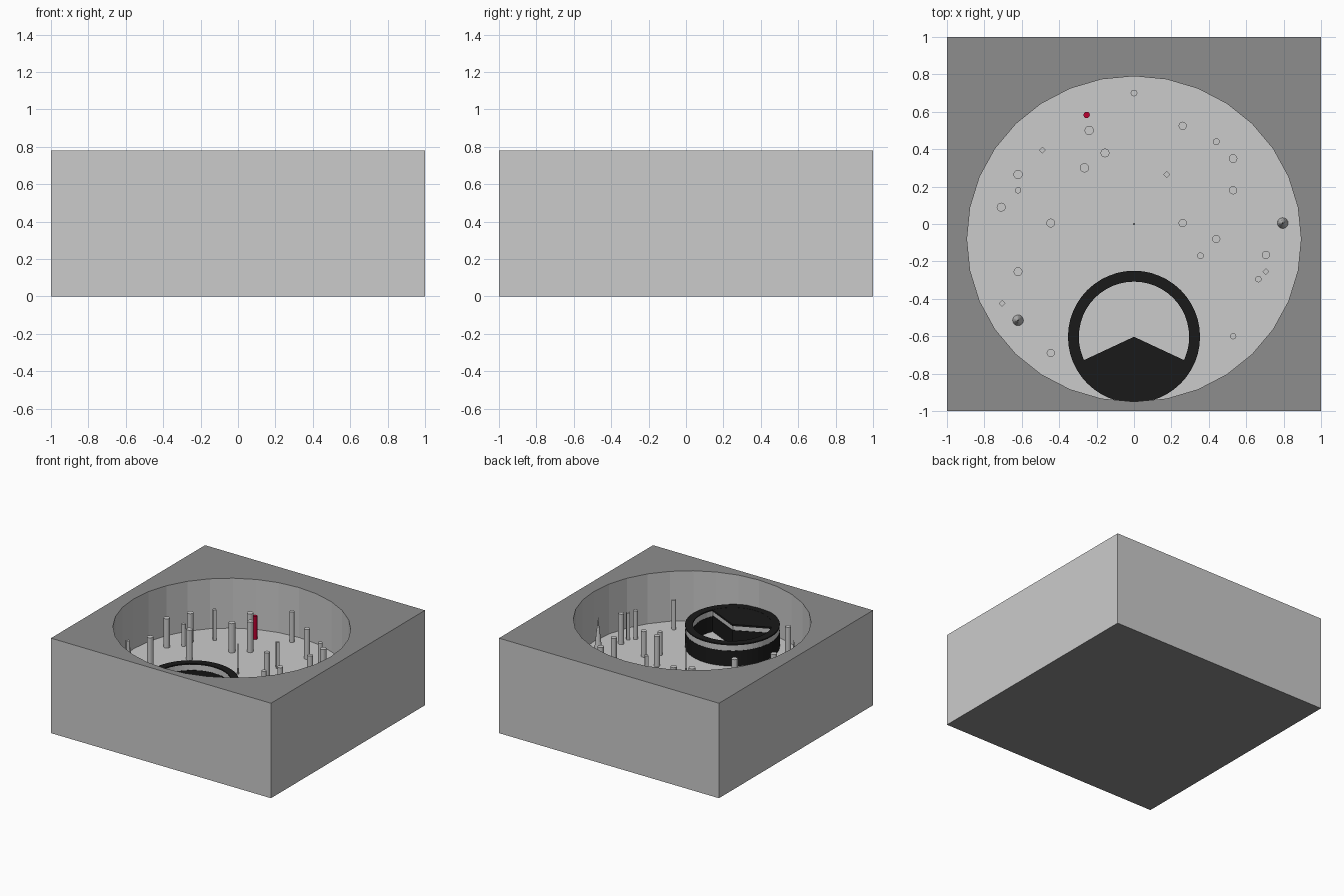
import bpy, bmesh, math
from mathutils import Matrix, Vector

if "Cube" in bpy.data.objects:
    bpy.data.objects.remove(bpy.data.objects["Cube"])

TOP, FLOOR = 0.78, 0.37


def material(name, rgb):
    m = bpy.data.materials.new(name)
    m.diffuse_color = (*rgb, 1)
    m.use_nodes = True
    m.node_tree.nodes["Principled BSDF"].inputs["Base Color"].default_value = m.diffuse_color
    return m


BLACK = material("black", (0.01, 0.01, 0.01))
RED = material("red", (0.5, 0.0, 0.03))
DARK = material("dark_grey", (0.27, 0.27, 0.27))


def finish(name, bm, mat=None):
    bmesh.ops.recalc_face_normals(bm, faces=bm.faces)
    me = bpy.data.meshes.new(name)
    bm.to_mesh(me)
    bm.free()
    ob = bpy.data.objects.new(name, me)
    bpy.context.collection.objects.link(ob)
    if mat:
        me.materials.append(mat)
    return ob


def cone(name, x, y, z0, h, r1, r2, n, mat=None, sy=1.0):
    bm = bmesh.new()
    bmesh.ops.create_cone(bm, cap_ends=True, segments=n, radius1=r1, radius2=r2, depth=h,
                          matrix=Matrix.Translation((x, y, z0 + h / 2)) @ Matrix.Diagonal((1, sy, 1, 1)))
    return finish(name, bm, mat)


def ring(name, y, r0, r1, z0, z1, mat=None, n=48):
    bm = bmesh.new()
    vs = [bm.verts.new((r, y, z)) for r, z in ((r0, z0), (r1, z0), (r1, z1), (r0, z1))]
    es = [bm.edges.new((vs[i], vs[(i + 1) % 4])) for i in range(4)]
    bmesh.ops.spin(bm, geom=vs + es, cent=(0, y, 0), axis=(0, 0, 1), angle=2 * math.pi, steps=n)
    bmesh.ops.remove_doubles(bm, verts=bm.verts, dist=1e-4)
    return finish(name, bm, mat)


def wedge(name, y, r, z0, z1, a0, a1, mat=None, n=18):
    bm = bmesh.new()
    pts = [(0, y)] + [(r * math.cos(a), y + r * math.sin(a))
                      for a in (math.radians(a0 + (a1 - a0) * i / n) for i in range(n + 1))]
    f = bm.faces.new([bm.verts.new((px, py, z0)) for px, py in pts])
    ext = bmesh.ops.extrude_face_region(bm, geom=[f])["geom"]
    bmesh.ops.translate(bm, vec=(0, 0, z1 - z0),
                        verts=[v for v in ext if isinstance(v, bmesh.types.BMVert)])
    return finish(name, bm, mat)


# Square block with an oval pit sunk into it
bm = bmesh.new()
bmesh.ops.create_cube(bm, size=1, matrix=Matrix.Translation((0, 0, TOP / 2)) @ Matrix.Diagonal((2, 2, TOP, 1)))
block = finish("block", bm)
cutter = cone("pit_cutter", 0, -0.08, FLOOR, 0.6, 0.893, 0.893, 32, sy=0.87 / 0.893)
cutter.hide_render = True
mod = block.modifiers.new("pit", "BOOLEAN")
mod.operation, mod.solver, mod.object = "DIFFERENCE", "EXACT", cutter
bpy.context.view_layer.objects.active = block
block.select_set(True)
bpy.ops.object.modifier_apply(modifier="pit")
bpy.data.objects.remove(cutter)

# Darker top rim and underside
block.data.materials.clear()
block.data.materials.append(material("grey", (0.8, 0.8, 0.8)))
block.data.materials.append(DARK)
for p in block.data.polygons:
    if abs(p.normal.z) > 0.9 and abs(p.center.z - FLOOR) > 0.1:
        p.material_index = 1

# Pegs: x, y, radius, height
pegs = [(0, 0.7, .018, .25), (-.24, .5, .025, .25), (-.155, .38, .024, .25), (-.265, .3, .025, .24),
        (.26, .525, .022, .245), (-.62, .265, .025, .24), (-.62, .18, .017, .18), (-.71, .09, .024, .24),
        (-.445, .005, .024, .25), (-.62, -.255, .024, .24), (.26, .005, .022, .25), (.44, .44, .018, .21),
        (.53, .35, .023, .22), (.53, .18, .022, .23), (.44, -.08, .022, .21), (.355, -.17, .018, .19),
        (.705, -.165, .022, .25), (.665, -.295, .017, .235), (.53, -.6, .017, .24), (-.445, -.69, .022, .25)]
for x, y, r, h in pegs:
    cone("peg", x, y, FLOOR, h, r, r, 12)
for x, y, h in ((-.49, .395, .25), (.175, .265, .21), (.705, -.255, .22), (-.705, -.425, .25)):
    cone("square_peg", x, y, FLOOR, h, .018, .018, 4)
for x, y in ((.795, .005), (-.62, -.515)):
    cone("spike", x, y, FLOOR, .26, .029, 0, 16)
cone("needle", 0, 0, FLOOR, .25, .006, .004, 6)
cone("red_peg", -.253, .583, FLOOR, .19, .017, .017, 12, RED)

# Round black enclosure: lower wall, grey band, thin cap and solid sector
CY = -0.603
ring("enclosure_wall", CY, .295, .353, FLOOR, .495, BLACK)
ring("enclosure_band", CY, .297, .351, .495, .54)
ring("enclosure_cap", CY, .295, .353, .54, .55, BLACK)
wedge("sector_base", CY, .296, FLOOR, .50, 205, 335, BLACK)
wedge("sector_band", CY - .004, .294, .50, .535, 205, 335)
wedge("sector_top", CY, .296, .535, .549, 205, 335, BLACK)
